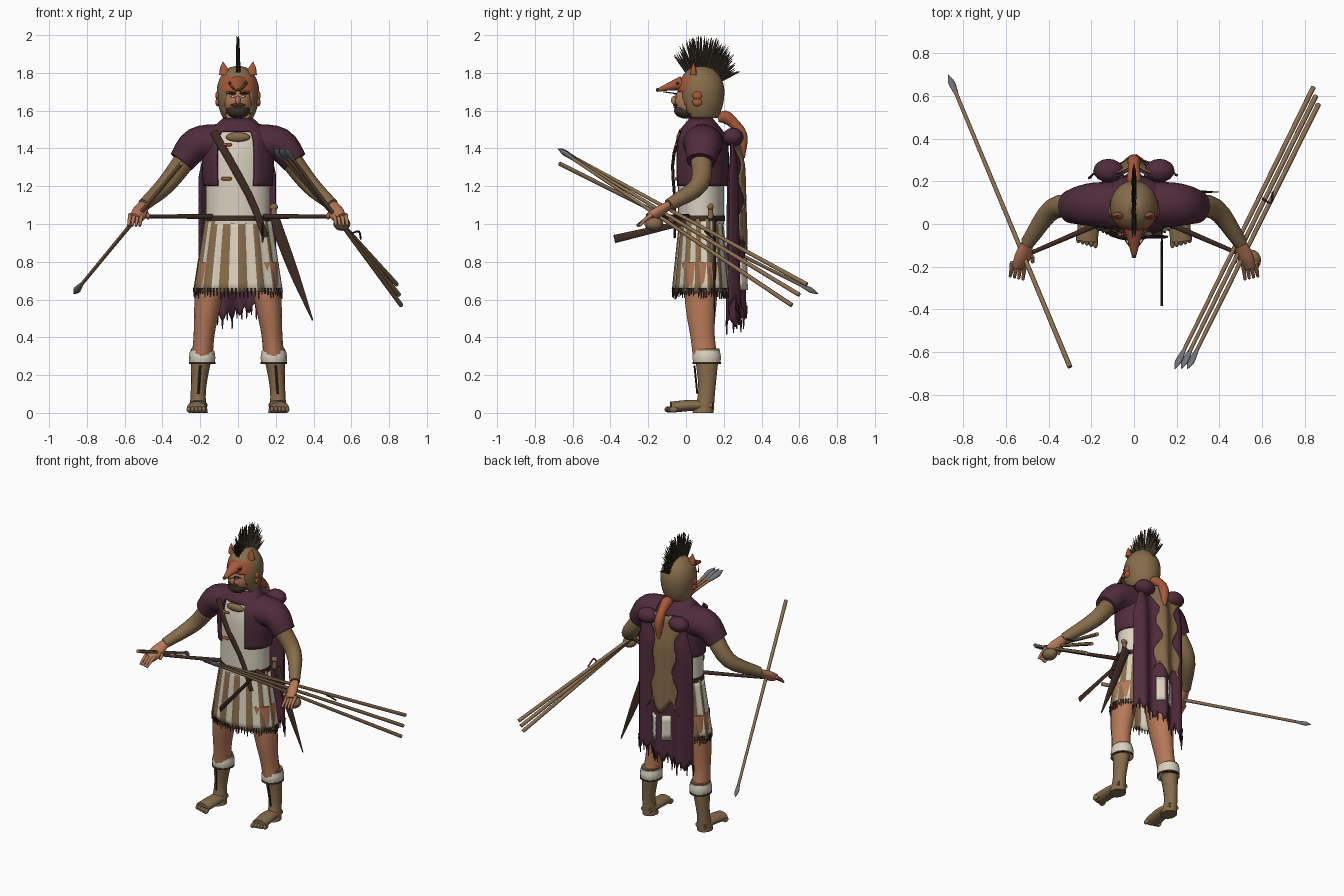
import bpy
import random
from math import sin, cos, pi, radians, sqrt
from mathutils import Vector

random.seed(4)
default_cube = bpy.data.objects.get("Cube")
if default_cube:
    bpy.data.objects.remove(default_cube)


def material(name, *colour):
    new = bpy.data.materials.new(name)
    new.use_nodes = True
    new.diffuse_color = (*colour, 1)
    shader = next(n for n in new.node_tree.nodes if n.type == 'BSDF_PRINCIPLED')
    shader.inputs["Base Color"].default_value = (*colour, 1)
    return new


PURPLE = material("plum cloth", .08, .025, .045)
TAN = material("tan hide", .24, .15, .07)
SKIN = material("skin", .47, .19, .1)
WHITE = material("cream linen", .7, .64, .52)
FOX = material("fox fur", .38, .1, .04)
DARK = material("dark leather", .05, .024, .017)
HAIR = material("dark hair", .045, .033, .02)
STEEL = material("steel", .17, .17, .2)
WOOD = material("spear wood", .26, .16, .08)

# Heights and depth shared by several parts
HEM, WAIST, CHEST, NECK, HEAD = .64, 1.03, 1.2, 1.56, 1.7
SPINE = .08
UP, BACK, LEFT = Vector((0, 0, 1)), Vector((0, 1, 0)), Vector((1, 0, 0))


def along(values, t):
    """Smooth curve through evenly spaced values."""
    padded = [values[0] * 2 - values[1], *values, values[-1] * 2 - values[-2]]
    spans = len(values) - 1
    i = min(int(t * spans), spans - 1)
    f = t * spans - i
    a, b, c, d = padded[i:i + 4]
    return (b + (c - a) * (f / 2) + (a * 2 - b * 5 + c * 4 - d) * (f * f / 2)
            + (b * 3 - a - c * 3 + d) * (f ** 3 / 2))


def build(name, verts, faces, mats, slots=None, thick=0):
    mesh = bpy.data.meshes.new(name)
    mesh.from_pydata(verts, [], faces)
    for mat in mats:
        mesh.materials.append(mat)
    if slots:
        mesh.polygons.foreach_set("material_index", slots)
    mesh.shade_smooth()
    mesh.set_sharp_from_angle(angle=radians(45))
    part = bpy.data.objects.new(name, mesh)
    bpy.context.collection.objects.link(part)
    if thick:
        part.modifiers.new("thickness", 'SOLIDIFY').thickness = thick


def sweep(name, points, radii, *mats, flat=1, sides=14, steps=8, ref=BACK, level=False,
          hole=None, paint=None, pleat=None, thick=0):
    """Sweep an ellipse along a smooth path; radii are a rule or evenly spaced values."""
    points = [Vector(p) for p in points]
    path = [along(points, i / steps) for i in range(steps + 1)]
    verts, faces, slots = [], [], []
    for i, centre in enumerate(path):
        t = i / steps
        radius = max(radii(t) if callable(radii) else along(radii, t), .001)
        heading = UP if level else (path[min(i + 1, steps)] - path[max(i - 1, 0)]).normalized()
        depth = (ref - heading * ref.dot(heading)).normalized()
        across = depth.cross(heading)
        for k in range(sides):
            a = 2 * pi * k / sides
            size = radius * (pleat(k) if pleat else 1)
            verts.append(centre + (across * cos(a) + depth * sin(a) * flat) * size)
    for i in range(steps):
        for k in range(sides):
            n = (k + 1) % sides
            low, high = i * sides, (i + 1) * sides
            face = [low + k, low + n, high + n, high + k]
            middle = sum((verts[j] for j in face), Vector()) / 4
            if not (hole and hole(middle)):
                faces.append(face)
                slots.append(paint(middle, k) if paint else 0)
    if not thick:
        last = steps * sides
        faces += [list(range(sides))[::-1], list(range(last, last + sides))]
        slots += [0, 0]
    build(name, verts, faces, mats, slots, thick)


def column(name, bottom, top, radii, *mats, **options):
    """Upright part around the spine."""
    sweep(name, [(0, SPINE, bottom), (0, SPINE, top)], radii, *mats, level=True, **options)


def blob(name, centre, size, mat):
    bpy.ops.mesh.primitive_uv_sphere_add(segments=16, ring_count=10, radius=1,
                                         location=centre, scale=size)
    part = bpy.context.object
    part.name = name
    part.data.materials.append(mat)
    part.data.shade_smooth()


def sheet(name, rule, columns, rows, mat):
    verts = [rule(u / columns, v / rows) for v in range(rows + 1) for u in range(columns + 1)]
    wide = columns + 1
    faces = [(v * wide + u, v * wide + u + 1, (v + 1) * wide + u + 1, (v + 1) * wide + u)
             for v in range(rows) for u in range(columns)]
    build(name, verts, faces, [mat], thick=.008)


# Torso: linen tunic, open jacket, belt and baldric
column("tunic", 1, 1.6, (.17, .17, .17, .17, .16, .12, .05), WHITE, SKIN,
       flat=.72, sides=32, steps=18, paint=lambda c, k: int(c.z > 1.5))
column("jacket", CHEST, NECK, (.185, .19, .19, .17, .08), PURPLE,
       flat=.77, sides=40, steps=16, thick=.01,
       hole=lambda c: c.y < SPINE and c.z < 1.5 and -.1 < c.x < SPINE)
column("belt", WAIST - .015, WAIST + .015, (.177, .175), DARK, flat=.72, sides=32)
sweep("baldric", [(-.13, -.03, 1.49), (-.04, -.07, 1.33), (.07, -.06, 1.13), (.145, -.06, .93)],
      (.022, .018), DARK, flat=.4, sides=8)
blob("neckline_trim", (0, -.03, 1.46), (.065, .02, .025), TAN)
for i in range(6):
    high = i % 2
    blob("embroidery", (random.uniform(-.08, 0), -.05, 1.24 + high * .18), (.016, .009, .01), FOX)

# Pleated striped skirt with fringe
column("skirt", HEM, WAIST, (.235, .205, .174), WHITE, TAN, flat=.65, sides=56, thick=.006,
       paint=lambda c, k: k // 2 % 2, pleat=lambda k: 1.02 if k // 2 % 2 else .975)
for k in range(70):
    a = 2 * pi * k / 70
    edge = Vector((.232 * cos(a), SPINE + .15 * sin(a), HEM + .02))
    sweep("skirt_fringe", [edge, edge - UP * random.uniform(.03, .06)], (.006, .003), DARK,
          sides=5, steps=1)

for s, side in ((-1, "right"), (1, "left")):
    def at(x, y, z):
        return Vector((s * x, y, z))

    def limb(part, points, radii, mat, **options):
        sweep(f"{side}_{part}", points, radii, mat, **options)

    def lump(part, centre, size, mat):
        blob(f"{side}_{part}", centre, size, mat)

    # Legs, boots and cuffs
    limb("leg", [at(.13, .08, .8), at(.17, .08, .5), at(.19, .1, .3)], (.085, .072, .056, .055),
         SKIN, flat=1.2, level=True)
    limb("boot", [at(.21, .09, 0), at(.21, .11, .12), at(.19, .11, .34)],
         (.05, .04, .06), TAN, flat=1.15, level=True)
    limb("foot", [at(.21, .14, .04), at(.21, .03, .04), at(.22, -.08, .03)],
         (.04, .05, .05), TAN, flat=.6, ref=UP)
    for i in range(5):
        lump("toe", at(.18 + i * .02, i * .006 - .09, .018), (.012, .024, .017), TAN)
    cuff = at(.19, .11, .26)
    limb("boot_cuff", [cuff, cuff + UP * .07], (.066, .07, .064), WHITE, flat=1.1, level=True)
    limb("cuff_cord", [cuff, cuff + UP * .01], (.07, .07), DARK, flat=1.1, level=True, steps=1)
    limb("boot_lace", [at(.21, .06, .1), at(.2, .045, .25)], (.006, .006), DARK, sides=6)

    # Sleeves, arms and hands
    wrist, palm, knuckles = at(.5, -.09, 1.1), at(.52, -.15, 1.06), at(.54, -.2, WAIST)
    limb("sleeve", [at(.1, .09, 1.43), at(.22, .09, 1.42), at(.3, .08, 1.33)],
         (.1, .09, .07), PURPLE, flat=1.1, sides=20)
    limb("arm", [at(.25, .08, 1.38), at(.38, .07, 1.21), wrist], (.06, .05, .033), TAN)
    limb("hand", [wrist, palm, knuckles], (.03, .042, .035), SKIN, flat=.65)
    for i in range(4):
        root = knuckles + at(i * .02 - .03, .02, .02)
        limb("finger", [root, root + at(.005, -.04, -.03), root + at(.01, i * .005 - .08, -.06)],
             (.012, .007), SKIN, sides=8)
    limb("thumb", [palm, palm + at(-.04, 0, -.01), palm + at(-.045, -.03, -.03)],
         (.014, .008), SKIN, sides=8)
    limb("strap_rod", [at(.12, .02, 1.04), at(.54, -.16, 1.04)], (.014, .009), DARK, sides=8)

    # Mask ears, paws, whiskers and the eyes
    limb("fox_ear", [at(.07, .04, 1.79), at(.08, .04, 1.86)], (.03, .02, .001), FOX,
         flat=.6, level=True)
    for z in (1.645, 1.68):
        lump("fox_paw", at(.108, .06, z), (.012, .026, .022), FOX)
    lump("mask_eye", at(.04, -.045, 1.745), (.012, .009, .007), HAIR)
    lump("eye", at(.027, -.055, 1.675), (.012, .008, .006), WHITE)
    lump("eyebrow", at(.03, -.056, 1.69), (.022, .009, .005), HAIR)
    limb("whisker", [at(.01, -.12, HEAD), at(.06, -.05, 1.69)], (.003, .003), HAIR, sides=5)

# Face, beard and helmet with a mask on its brow
blob("face", (0, .015, 1.65), (.075, .075, .09), SKIN)
blob("nose", (0, -.06, 1.655), (.014, .02, .024), SKIN)
blob("beard", (0, 0, 1.6), (.062, .064, .042), HAIR)
blob("moustache", (0, -.05, 1.63), (.04, .018, .009), HAIR)
blob("mouth", (0, -.06, 1.618), (.018, .007, .005), FOX)
column("helmet", NECK, 1.84,
       lambda t: .112 * sqrt(max(0, 1 - (t * 2 - 1) ** 2 * (1 if t > .5 else .5))),
       TAN, FOX, flat=1.1, sides=40, steps=24, thick=.008,
       hole=lambda c: c.z < HEAD and c.y < .06 and abs(c.x) < .068,
       paint=lambda c, k: int(HEAD < c.z < 1.785 and c.y < .04 and abs(c.x) < .09))
sweep("fox_snout", [(0, -.02, 1.745), (0, -.08, 1.73), (0, -.145, 1.71)], (.05, .03, .012), FOX,
      flat=.8, ref=UP)
blob("fox_nose", (0, -.15, 1.71), (.011, .01, .01), HAIR)

# Crest of upright bristles
crown = Vector((0, SPINE, HEAD))
for i in range(110):
    t = i / 110
    angle = radians(100 * t - 38)
    outward = UP * cos(angle) + BACK * sin(angle)
    length = .21 + .08 * sin(pi * min(t + .08, 1)) + random.uniform(-.02, .01)
    base = crown + LEFT * random.uniform(-.007, .007)
    lean = BACK * random.uniform(-.005, .015)
    sweep("crest_bristle", [base + outward * .12, base + outward * length + lean],
          (.006, .005, .001), HAIR, sides=5, steps=3)


# Cape with hide panel, linen tabs, fringe and fox tail
def drape(x, z):
    drop = 1.5 - z
    fold = .022 * cos(x * 42) * (.6 + drop * .4)
    return Vector((x, .25 + .03 * min(1, drop * 5) + .02 * drop + fold - x * x * (1 + drop / 2), z))


def cape(u, v):
    spread = .75 + min(1, v * 4) / 4
    bottom = .47 + .12 * u + .025 * sin(u * 55)
    return drape((.41 * u - .21) * spread, 1.5 + (bottom - 1.5) * v)


def hide(u, v):
    half = .125 - .055 * sin(pi * v) + .02 * sin(v * 19)
    return drape((u * 2 - 1) * half - .03, 1.5 - (.62 + .04 * cos(u * 12)) * v) + BACK * .016


sheet("cape", cape, 36, 24, PURPLE)
sheet("cape_hide", hide, 12, 16, TAN)
for x in (-.08, .01):
    sheet("linen_tab", lambda u, v: drape(x + u * .05, .82 - v * .17) + BACK * .012, 3, 4, WHITE)
for k in range(17):
    tip = cape(k / 16, 1)
    sweep("cape_fringe", [tip + UP * .02, tip - UP * random.uniform(.03, .06)], (.007, .003),
          PURPLE, sides=5, steps=1)
for x in (-.12, .12):
    blob("cape_gather", (x, .25, 1.46), (.07, .055, .05), PURPLE)
sweep("fox_tail", [(0, .17, NECK), (0, .22, NECK), (0, .29, 1.48), (0, .3, 1.35)],
      (.02, .035, .028, .03, .012), FOX, ref=LEFT, steps=16)

# Sword at the hip and scabbard pointing forward
sweep("sword_scabbard", [(.19, .15, WAIST), (.29, .15, .76), (.395, .15, .49)],
      (.03, .025, .004), DARK, flat=.35)
grip = Vector((.19, .13, WAIST))
sweep("sword_grip", [grip, grip + UP * .06], (.016, .013), TAN)
blob("sword_pommel", grip + UP * .06, (.022, .016, .018), TAN)
sweep("forward_scabbard", [(.13, 0, 1.01), (.13, -.38, .92)], (.014, .022), DARK,
      flat=.3, sides=8, ref=LEFT)


# Spears in both hands
def spear(tip, butt):
    tip, butt = Vector(tip), Vector(butt)
    heading = (butt - tip).normalized()
    sweep("spear_shaft", [tip + heading * .1, butt], (.009, .012), WOOD, sides=10)
    sweep("spear_head", [tip, tip + heading * .12], (.001, .018, .016, .01), STEEL, flat=.6)


spear((-.87, .7, .63), (-.3, -.67, 1.32))
for i in range(3):
    spear((.19 + i * .03, -.68, 1.4), (.84 + i * .012, .64 - i * .04, .68 - i * .055))
blob("spear_pouch", (.55, -.17, 1), (.045, .05, .036), TAN)
sweep("spear_binding", [(.6, .12, .95), (.64, .1, .96), (.65, .15, .92)], (.005, .005), DARK, sides=6)
